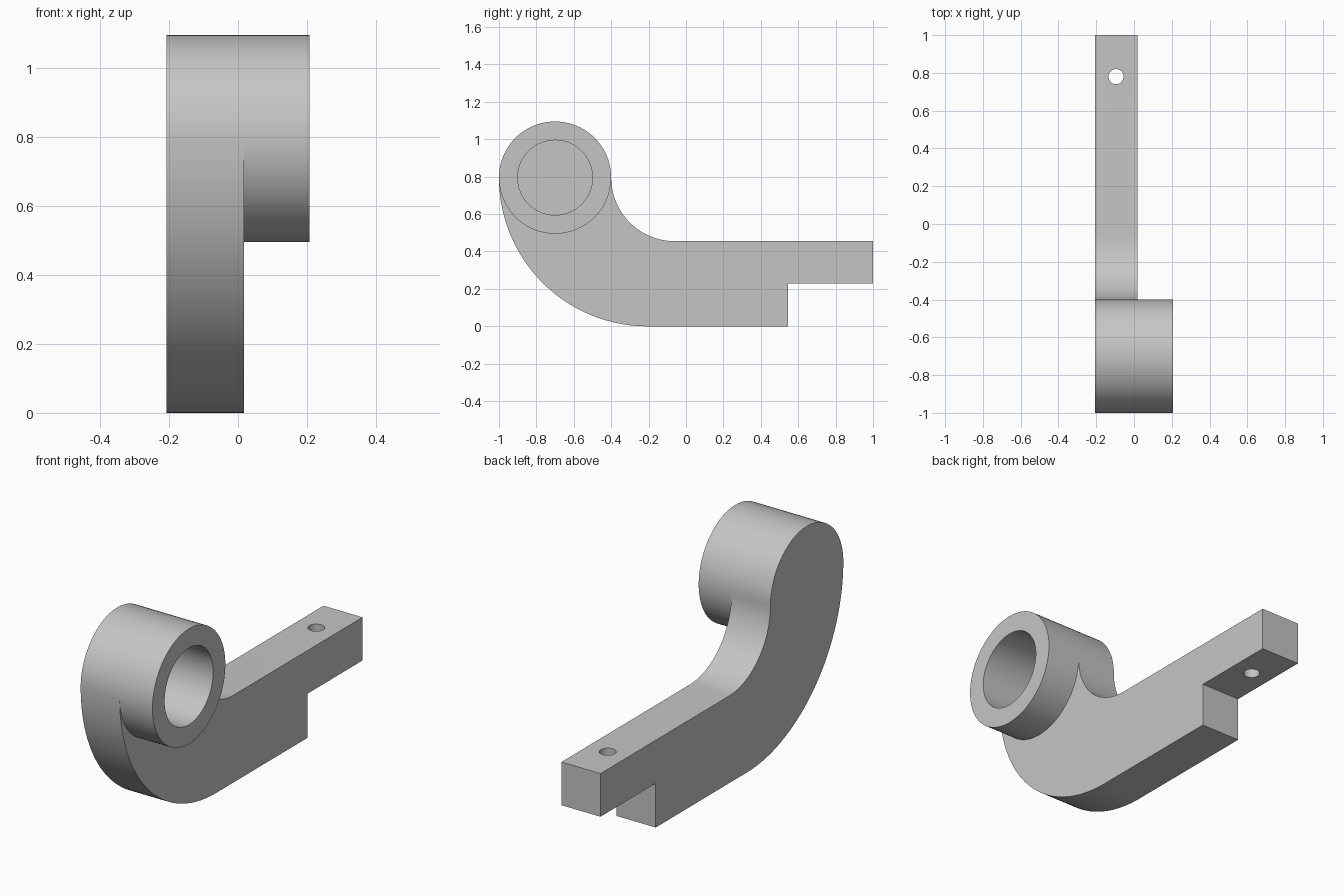
import bpy, bmesh
from math import cos, sin, pi, radians
from mathutils import Matrix

if "Cube" in bpy.data.objects:
    bpy.data.objects.remove(bpy.data.objects["Cube"])

grey = bpy.data.materials.new("plain grey")
grey.use_nodes = True
colour = (0.56, 0.56, 0.56, 1)
grey.diffuse_color = colour
grey.node_tree.nodes["Principled BSDF"].inputs["Base Color"].default_value = colour

X_BACK, X_ARM, X_BOSS, X_FLOOR = -0.207, 0.018, 0.207, -0.107
HUB_Y, HUB_Z, HUB_R, BORE_R = -0.7, 0.795, 0.3, 0.2


def arc(cy, cz, r, start, end, steps):
    """Points on an arc in the side plane, angles in degrees."""
    angles = [radians(start + (end - start) * i / steps) for i in range(steps + 1)]
    return [(cy + r * cos(a), cz + r * sin(a)) for a in angles]


def add_object(name, bm):
    bmesh.ops.recalc_face_normals(bm, faces=bm.faces)
    mesh = bpy.data.meshes.new(name)
    bm.to_mesh(mesh)
    bm.free()
    mesh.materials.append(grey)
    obj = bpy.data.objects.new(name, mesh)
    bpy.context.collection.objects.link(obj)
    return obj


def extrude_profile(name, points, x0, x1):
    bm = bmesh.new()
    face = bm.faces.new([bm.verts.new((x0, y, z)) for y, z in points])
    result = bmesh.ops.extrude_face_region(bm, geom=[face], use_keep_orig=True)
    verts = [v for v in result["geom"] if isinstance(v, bmesh.types.BMVert)]
    bmesh.ops.translate(bm, verts=verts, vec=(x1 - x0, 0, 0))
    return add_object(name, bm)


def circle(r):
    return arc(HUB_Y, HUB_Z, r, 0, 360, 96)[:-1]


def cut(obj, cutter):
    mod = obj.modifiers.new("cut", "BOOLEAN")
    mod.operation = "DIFFERENCE"
    mod.solver = "EXACT"
    mod.object = cutter
    bpy.context.view_layer.objects.active = obj
    bpy.ops.object.modifier_apply(modifier=mod.name)


# Curved arm with rounded head and stepped tail
outline = arc(HUB_Y, HUB_Z, HUB_R, 0, 180, 48)
outline += arc(-0.205, HUB_Z, 0.795, 180, 270, 40)[1:]
outline += [(0.545, 0), (0.545, 0.23), (1, 0.23), (1, 0.455)]
outline += arc(-0.06, HUB_Z, 0.34, 270, 180, 32)[:-1]
arm = extrude_profile("curved_arm", outline, X_BACK, X_ARM)

# Round boss on the side of the head
boss = extrude_profile("round_boss", circle(HUB_R), X_ARM, X_BOSS)

# Blind bore through the boss into the arm
bore = extrude_profile("bore_cutter", circle(BORE_R), X_FLOOR, X_BOSS + 0.1)

# Vertical pin hole in the tail
bm = bmesh.new()
bmesh.ops.create_cone(bm, cap_ends=True, segments=48, radius1=0.04, radius2=0.04,
                      depth=0.8, matrix=Matrix.Translation((-0.095, 0.78, 0.34)))
pin = add_object("pin_hole_cutter", bm)

cut(arm, bore)
cut(boss, bore)
cut(arm, pin)
for cutter in (bore, pin):
    bpy.data.objects.remove(cutter)

for obj in (arm, boss):
    bpy.ops.object.select_all(action="DESELECT")
    obj.select_set(True)
    bpy.context.view_layer.objects.active = obj
    bpy.ops.object.shade_smooth_by_angle(angle=radians(30))
